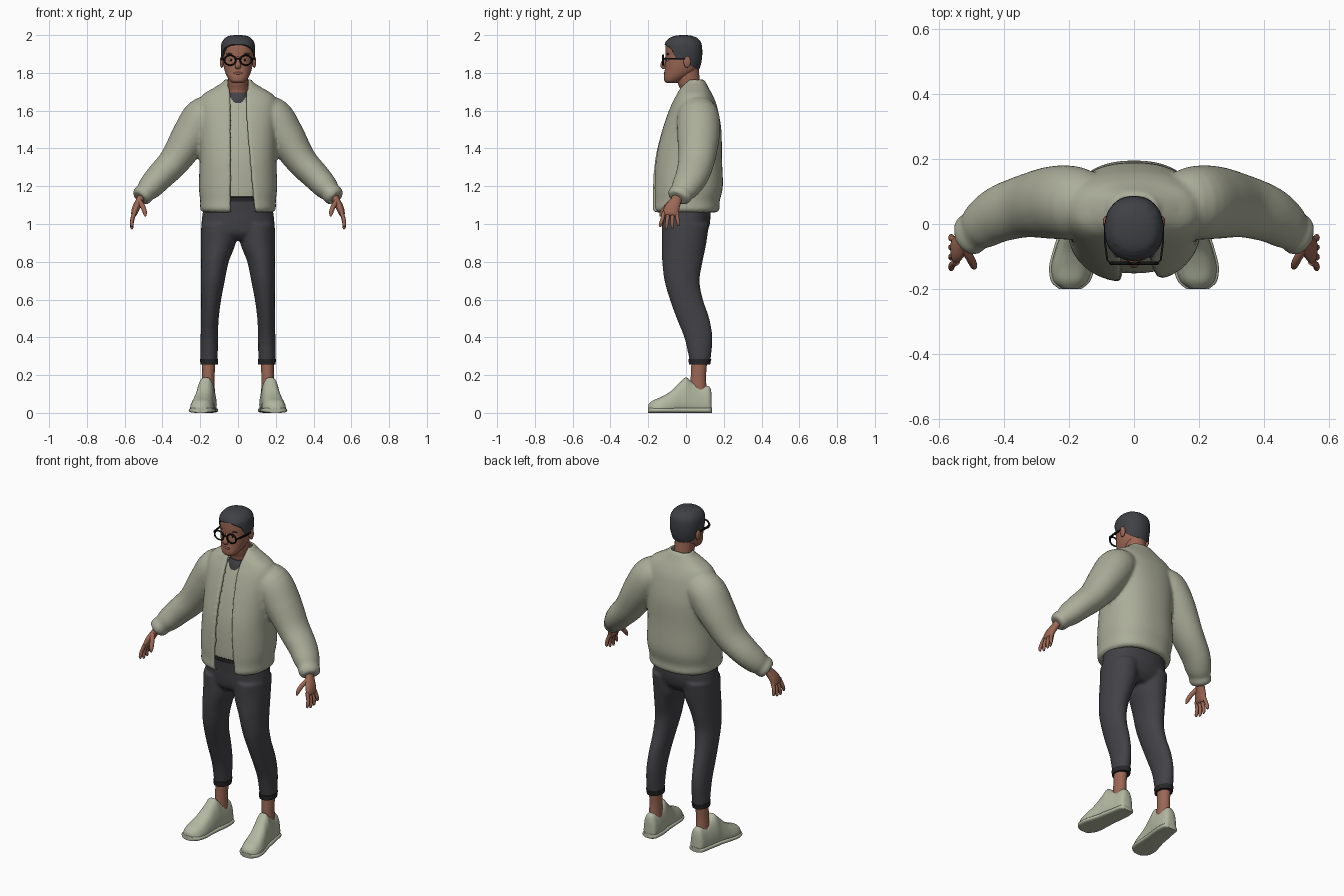
import bpy, bmesh, math
from mathutils import Vector, Matrix

if "Cube" in bpy.data.objects:
    bpy.data.objects.remove(bpy.data.objects["Cube"], do_unlink=True)


def material(name, r, g, b):
    m = bpy.data.materials.new(name)
    m.use_nodes = True
    m.diffuse_color = (r, g, b, 1)
    bsdf = next(n for n in m.node_tree.nodes if n.type == 'BSDF_PRINCIPLED')
    bsdf.inputs["Base Color"].default_value = (r, g, b, 1)
    bsdf.inputs["Roughness"].default_value = 0.8
    return m


SAGE = material("sage cloth", .41, .42, .32)
SHOE = material("pale sage leather", .45, .48, .36)
CHARCOAL = material("charcoal cloth", .055, .054, .062)
DARK = material("dark trim", .02, .02, .022)
SKIN = material("brown skin", .33, .135, .088)
LIP = material("lip", .24, .085, .06)
HAIR = material("dark hair", .05, .052, .06)
BLACK = material("black frame", .006, .006, .006)
WHITE = material("eye white", .6, .56, .52)


def refine(rows, k=5):
    """Smooth curve through rows of numbers."""
    out, last = [], len(rows) - 1
    for i in range(last):
        quad = [rows[max(0, min(last, i + d))] for d in (-1, 0, 1, 2)]
        for j in range(k):
            t = j / k
            out.append([b + .5 * t * (c - a + t * (2*a - 5*b + 4*c - d + t * (3*(b - c) + d - a)))
                        for a, b, c, d in zip(*quad)])
    return out + [list(rows[-1])]


def power(v, p):
    return math.copysign(abs(v) ** p, v)


def oval(a, rx, yf, yb, z, p=1):
    """Point on a level oval; angle zero faces the front."""
    return Vector((rx * power(math.sin(a), p),
                   (yf + yb) / 2 - (yb - yf) / 2 * power(math.cos(a), p), z))


def turn(n):
    return [math.tau * i / n for i in range(n)]


def loft(bm, rings):
    vs = [[bm.verts.new(p) for p in r] for r in rings]
    n = len(vs[0])
    for lo, hi in zip(vs, vs[1:]):
        for i in range(n):
            bm.faces.new((lo[i], lo[(i + 1) % n], hi[(i + 1) % n], hi[i]))
    bm.faces.new(vs[0][::-1])
    bm.faces.new(vs[-1])


def tube_rings(rows, n=20, k=5):
    """Rows are x, y, z, radius across and radius along y."""
    rows = refine(rows, k)
    pts = [Vector(r[:3]) for r in rows]
    rings = []
    for i, r in enumerate(rows):
        t = (pts[min(i + 1, len(pts) - 1)] - pts[max(i - 1, 0)]).normalized()
        u = t.cross(Vector((0, 1, 0))).normalized()
        v = u.cross(t)
        rings.append([pts[i] + u * r[3] * math.cos(a) + v * r[4] * math.sin(a) for a in turn(n)])
    return rings


def level_rings(rows, n=40, k=5, p=1):
    """Rows are z, half width, front y, back y and optional centre x."""
    return [[oval(a, r[1], r[2], r[3], r[0], p) + Vector((r[4] if len(r) == 5 else 0, 0, 0))
             for a in turn(n)] for r in refine(rows, k)]


def flip(rings, s):
    return [[Vector((p.x * s, p.y, p.z)) for p in r] for r in rings]


def finish(name, bm, mat, voxel=0):
    bmesh.ops.recalc_face_normals(bm, faces=bm.faces)
    me = bpy.data.meshes.new(name)
    bm.to_mesh(me)
    bm.free()
    me.materials.append(mat)
    ob = bpy.data.objects.new(name, me)
    bpy.context.collection.objects.link(ob)
    bpy.ops.object.select_all(action='DESELECT')
    ob.select_set(True)
    bpy.context.view_layer.objects.active = ob
    if voxel:
        rm = ob.modifiers.new("Fuse", 'REMESH')
        rm.mode, rm.voxel_size, rm.use_smooth_shade = 'VOXEL', voxel, True
        sm = ob.modifiers.new("Soften", 'SMOOTH')
        sm.factor, sm.iterations = .5, 6
    else:
        bpy.ops.object.shade_smooth_by_angle(angle=math.radians(50))
    return ob


def build(name, mat, *parts, voxel=0):
    bm = bmesh.new()
    for rings in parts:
        loft(bm, rings)
    return finish(name, bm, mat, voxel)


def ball(name, mat, loc, size):
    bm = bmesh.new()
    bmesh.ops.create_uvsphere(bm, u_segments=20, v_segments=12, radius=1,
                              matrix=Matrix.Translation(loc) @ Matrix.Diagonal((*size, 1)))
    return finish(name, bm, mat)


# Jacket: open-fronted shell (z, half width, front, back, opening edges) fused with sleeves
coat = refine([(1.062, .187, -.165, .165, -.04, .095), (1.08, .2, -.18, .178, -.04, .093),
               (1.12, .2, -.178, .178, -.04, .088), (1.2, .207, -.178, .195, -.04, .08),
               (1.35, .203, -.165, .19, -.04, .067), (1.5, .207, -.128, .187, -.04, .052),
               (1.62, .21, -.085, .165, -.04, .045), (1.68, .19, -.055, .142, -.042, .045),
               (1.72, .13, -.035, .12, -.05, .052), (1.75, .082, -.015, .105, -.055, .058),
               (1.765, .072, -.005, .095, -.058, .06)])
shell = []
for z, rx, yf, yb, xl, xr in coat:
    a0, a1 = [math.asin(min(.97, abs(x) / rx) ** (1 / .85)) for x in (xr, xl)]
    angles = [a0 + (math.tau - a0 - a1) * i / 60 for i in range(61)]
    t = .022 if z < 1.7 else .016
    shell.append([oval(a, rx, yf, yb, z, .85) for a in angles] +
                 [oval(a, rx - t, yf + t, yb - t, z, .85) for a in reversed(angles)])
sleeve = tube_rings([(.11, .06, 1.59, .08, .09), (.18, .065, 1.565, .108, .112),
                     (.25, .066, 1.465, .102, .112), (.335, .055, 1.335, .083, .097),
                     (.415, .03, 1.25, .074, .087), (.465, -.002, 1.195, .066, .076),
                     (.49, -.022, 1.168, .054, .064), (.505, -.033, 1.152, .056, .066),
                     (.52, -.043, 1.136, .046, .055)], 32)
build("jacket", SAGE, shell, sleeve, flip(sleeve, -1), voxel=.009)

# Undershirt follows the jacket, with a dark neckband
s = .027
build("undershirt", SAGE, [[oval(a, r[1] - s, r[2] + s, r[3] - s, r[0], .85) for a in turn(48)]
                           for r in coat if 1.14 < r[0] < 1.68])
build("shirt_neckband", CHARCOAL, level_rings([(1.64, .075, -.05, .1), (1.67, .066, -.045, .095),
                                              (1.695, .06, -.034, .092)]))

# Trousers: hips fused with both legs
leg = level_rings([(.262, .044, .02, .126, .153), (.3, .046, .014, .133, .153),
                   (.4, .046, -.01, .14, .152), (.5, .047, -.05, .124, .149),
                   (.6, .053, -.086, .09, .142), (.7, .063, -.114, .072, .133),
                   (.8, .073, -.126, .088, .122), (.9, .092, -.127, .108, .104),
                   (1, .092, -.127, .122, .103)])
hips = level_rings([(.915, .13, -.085, .075), (.95, .175, -.118, .108), (1, .192, -.128, .126),
                    (1.06, .187, -.132, .13), (1.15, .172, -.142, .13)], p=.9)
build("trousers", CHARCOAL, leg, flip(leg, -1), hips, voxel=.009)
build("belt", DARK, level_rings([(1.118, .173, -.145, .133), (1.142, .173, -.147, .133)], p=.9))

# Shoe outline: y, centre x, half width, height
last = refine([(.136, .158, .026, .1), (.122, .158, .043, .14), (.075, .16, .05, .145),
               (.03, .166, .053, .165), (0, .171, .054, .188), (-.03, .175, .055, .163),
               (-.08, .184, .061, .115), (-.13, .191, .066, .085), (-.175, .195, .056, .066),
               (-.198, .196, .03, .045)], 4)


def shoe_ring(y, xc, w, h, taper, n=28):
    ring = []
    for a in turn(n):
        z = (1 + power(math.sin(a), .6)) / 2
        ring.append(Vector((xc + w * power(math.cos(a), .6) * (1 - taper * z * z), y, h * z)))
    return ring


upper = [shoe_ring(y, x, w, h, .4) for y, x, w, h in last]
sole = [shoe_ring(y * 1.01, x, w + .004, .028, 0) for y, x, w, h in last]
shin = level_rings([(.1, .036, .02, .112, .158), (.19, .033, .025, .106, .157),
                    (.3, .036, .03, .115, .154)])
cuff = level_rings([(.257, .046, .016, .128, .153), (.285, .048, .012, .134, .153)])

# Hand: palm, four fingers and a thumb
palm = tube_rings([(.505, -.04, 1.155, .022, .027), (.523, -.055, 1.12, .02, .03),
                   (.54, -.073, 1.085, .02, .039), (.55, -.083, 1.055, .016, .041),
                   (.553, -.085, 1.044, .008, .034)])
fingers = [palm]
for i, length in enumerate((.06, .074, .078, .066)):
    y = -.05 - .022 * i
    spread = .005 * (i - 1)
    fingers.append(tube_rings([(.546, y, 1.065, .011, .011),
                               (.56, y - spread, 1.057 - length * .5, .01, .01),
                               (.562, y - spread * 2, 1.055 - length * .9, .009, .009),
                               (.56, y - spread * 2, 1.05 - length, .004, .004)], 10, 3))
fingers.append(tube_rings([(.522, -.075, 1.12, .014, .014), (.503, -.107, 1.09, .013, .013),
                           (.493, -.128, 1.06, .011, .011), (.49, -.136, 1.04, .004, .004)], 12, 3))

for side, sx in (("left", 1), ("right", -1)):
    build(side + "_shoe_upper", SHOE, flip(upper, sx))
    build(side + "_shoe_sole", SHOE, flip(sole, sx))
    build(side + "_ankle", SKIN, flip(shin, sx))
    build(side + "_trouser_cuff", DARK, flip(cuff, sx))
    build(side + "_hand", SKIN, *[flip(f, sx) for f in fingers])

# Head, neck and face
skull = [(1.746, .026, -.1, -.045), (1.757, .042, -.114, -.03), (1.78, .058, -.117, .015),
         (1.81, .07, -.113, .055), (1.84, .077, -.111, .07), (1.88, .082, -.108, .077),
         (1.92, .084, -.109, .078), (1.955, .079, -.105, .072), (1.98, .06, -.08, .048),
         (1.99, .035, -.05, .02), (1.993, .008, -.02, -.005)]
build("head", SKIN, level_rings(skull, p=.92))
build("neck", SKIN, level_rings([(1.62, .062, -.03, .1), (1.7, .054, -.028, .088),
                                 (1.75, .053, -.045, .075), (1.83, .058, -.06, .066)]))
build("nose", SKIN, tube_rings([(0, -.102, 1.885, .008, .006), (0, -.115, 1.862, .009, .012),
                                (0, -.122, 1.838, .016, .014), (0, -.112, 1.825, .012, .008)], 14))
ball("mouth", LIP, (0, -.109, 1.798), (.025, .009, .008))
for side, sx in (("left", 1), ("right", -1)):
    ball(side + "_ear", SKIN, (sx * .086, .006, 1.858), (.01, .019, .031))
    ball(side + "_eye", WHITE, (sx * .036, -.094, 1.868), (.014, .009, .007))
    ball(side + "_pupil", BLACK, (sx * .036, -.1, 1.868), (.006, .005, .006))
    ball(side + "_eyebrow", HAIR, (sx * .039, -.096, 1.9), (.024, .008, .005))

# Hair cap: each column rises from the hairline to the crown
profile = refine(skull, 10)
hairline = refine([(1.95,), (1.95,), (1.942,), (1.925,), (1.872,), (1.868,), (1.85,),
                   (1.832,), (1.822,), (1.818,), (1.815,)], 4)
angles = turn(80)
rings = []
for step in range(19):
    f = math.sin(step / 18 * math.pi / 2)
    ring = []
    for i, a in enumerate(angles):
        base = hairline[min(i, 80 - i)][0]
        z = base + (1.993 - base) * f
        r = min(profile, key=lambda row: abs(row[0] - z))
        ring.append(oval(a, r[1] + .007, r[2] - .007, r[3] + .008, z + .007 * f, .92))
    rings.append(ring)
build("hair", HAIR, rings)

# Glasses: round rims, bridge and temples
rims = []
for sx in (1, -1):
    c = Vector((sx * .042, -.121, 1.867))
    path = [(c + Vector((.03 * math.cos(a), 0, .026 * math.sin(a)))) for a in turn(28)]
    bm = bmesh.new()
    loops = [[bm.verts.new(c + (p - c) * (1 + .16 * math.cos(b)) + Vector((0, .005 * math.sin(b), 0)))
              for b in turn(8)] for p in path]
    for i, lo in enumerate(loops):
        hi = loops[(i + 1) % len(loops)]
        for j in range(8):
            bm.faces.new((lo[j], lo[(j + 1) % 8], hi[(j + 1) % 8], hi[j]))
    finish(("left" if sx > 0 else "right") + "_glasses_rim", bm, BLACK)
    rims.append(flip([[Vector((x, y, 1.875 + dz)) for dx, dz in ((-.003, -.005), (.003, -.005), (.003, .005), (-.003, .005))
                       for x in [x0 + dx]] for x0, y in ((.072, -.12), (.082, -.112), (.09, -.05), (.089, .005))], sx))
build("glasses_temples", BLACK, *rims)
build("glasses_bridge", BLACK, [[Vector((x, -.122 + .004 * math.cos(a), 1.874 + .004 * math.sin(a)))
                                 for a in turn(8)] for x in (-.014, .014)])
